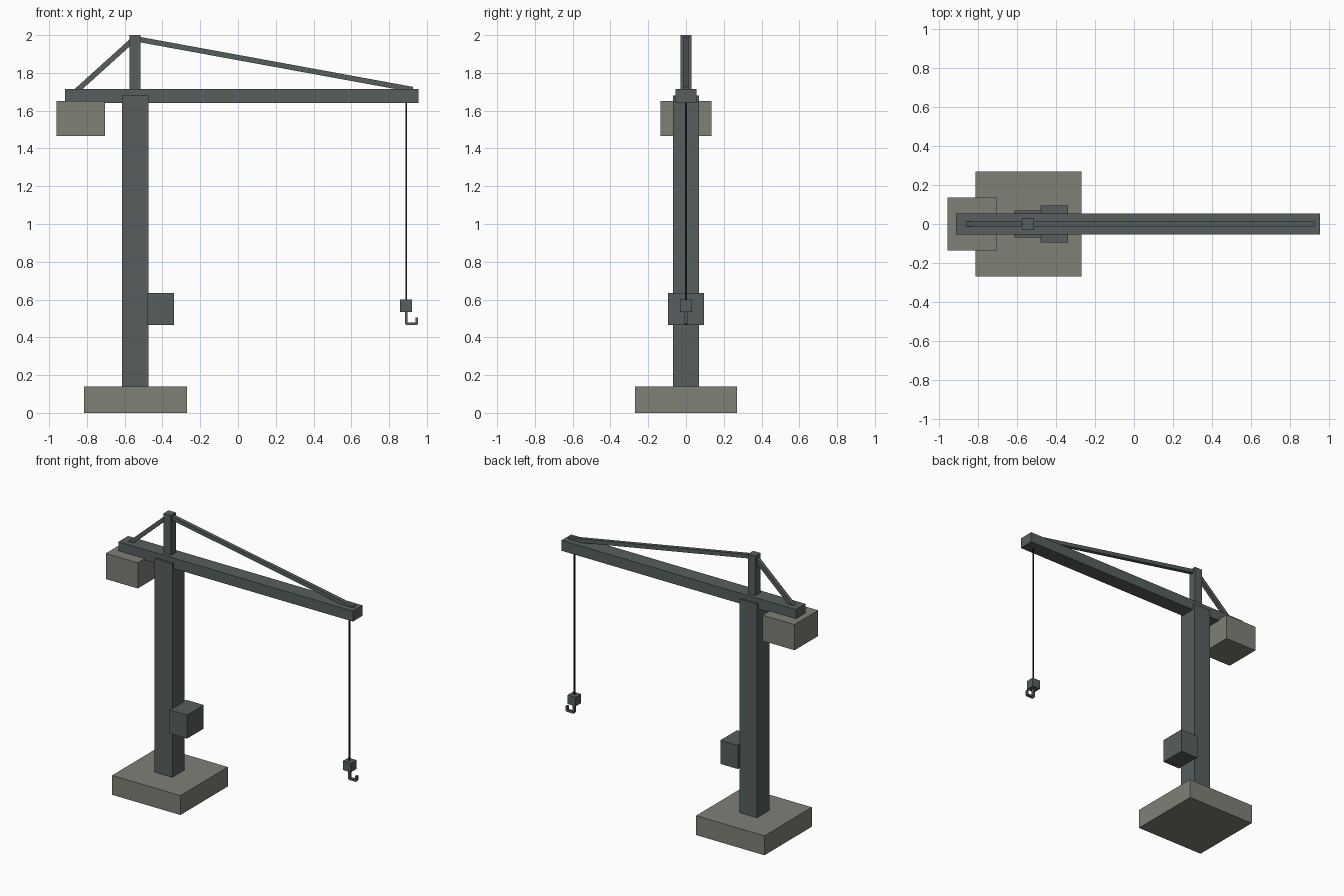
import bpy, bmesh
from mathutils import Vector

cube = bpy.data.objects.get("Cube")
if cube:
    bpy.data.objects.remove(cube, do_unlink=True)


def material(name, color):
    mat = bpy.data.materials.new(name)
    mat.use_nodes = True
    mat.diffuse_color = (*color, 1)
    mat.node_tree.nodes["Principled BSDF"].inputs["Base Color"].default_value = (*color, 1)
    return mat


STEEL = material("dark steel", (0.095, 0.112, 0.112))
CONCRETE = material("concrete", (0.21, 0.215, 0.18))
BLACK = material("black cable", (0.012, 0.013, 0.013))


def add_object(name, bm, mat):
    bmesh.ops.recalc_face_normals(bm, faces=bm.faces)
    mesh = bpy.data.meshes.new(name)
    bm.to_mesh(mesh)
    bm.free()
    mesh.materials.append(mat)
    obj = bpy.data.objects.new(name, mesh)
    bpy.context.collection.objects.link(obj)
    return obj


def box(name, x, half_y, z, mat):
    """Box spanning x and z ranges, symmetric in y."""
    bm = bmesh.new()
    bmesh.ops.create_cube(bm, size=1)
    for v in bm.verts:
        v.co = (x[v.co.x > 0], half_y if v.co.y > 0 else -half_y, z[v.co.z > 0])
    return add_object(name, bm, mat)


def plate(name, profile, half_y, mat):
    """Extrude an x-z outline across y."""
    bm = bmesh.new()
    face = bm.faces.new([bm.verts.new((x, -half_y, z)) for x, z in profile])
    out = bmesh.ops.extrude_face_region(bm, geom=[face])
    for v in out["geom"]:
        if isinstance(v, bmesh.types.BMVert):
            v.co.y = half_y
    return add_object(name, bm, mat)


def stay(name, start, end, half):
    """Square bar between two x-z points."""
    a, b = Vector(start), Vector(end)
    d = (b - a).normalized() * half
    n = Vector((-d.y, d.x))
    return plate(name, [a + n, b + n, b - n, a - n], half, STEEL)


# Foundation, mast and cabin
box("base", (-0.815, -0.27), 0.27, (0, 0.14), CONCRETE)
box("mast", (-0.615, -0.475), 0.07, (0.14, 1.68), STEEL)
box("cabin", (-0.48, -0.34), 0.095, (0.465, 0.635), STEEL)

# Jib, counterweight and peak
box("jib", (-0.915, 0.955), 0.055, (1.64, 1.715), STEEL)
box("counterweight", (-0.96, -0.705), 0.135, (1.465, 1.65), CONCRETE)
box("peak", (-0.575, -0.515), 0.03, (1.7, 2.0), STEEL)

# Tie bars
stay("front_stay", (-0.54, 1.98), (0.925, 1.712), 0.014)
stay("rear_stay", (-0.55, 1.98), (-0.86, 1.7), 0.014)

# Hoist cable, block and hook
box("cable", (0.886, 0.894), 0.004, (0.59, 1.65), BLACK)
box("hook_block", (0.858, 0.922), 0.031, (0.535, 0.6), STEEL)
plate("hook", [(0.884, 0.54), (0.884, 0.472), (0.891, 0.464), (0.946, 0.464),
               (0.953, 0.472), (0.953, 0.505), (0.939, 0.505), (0.939, 0.479),
               (0.898, 0.479), (0.898, 0.54)], 0.009, STEEL)
